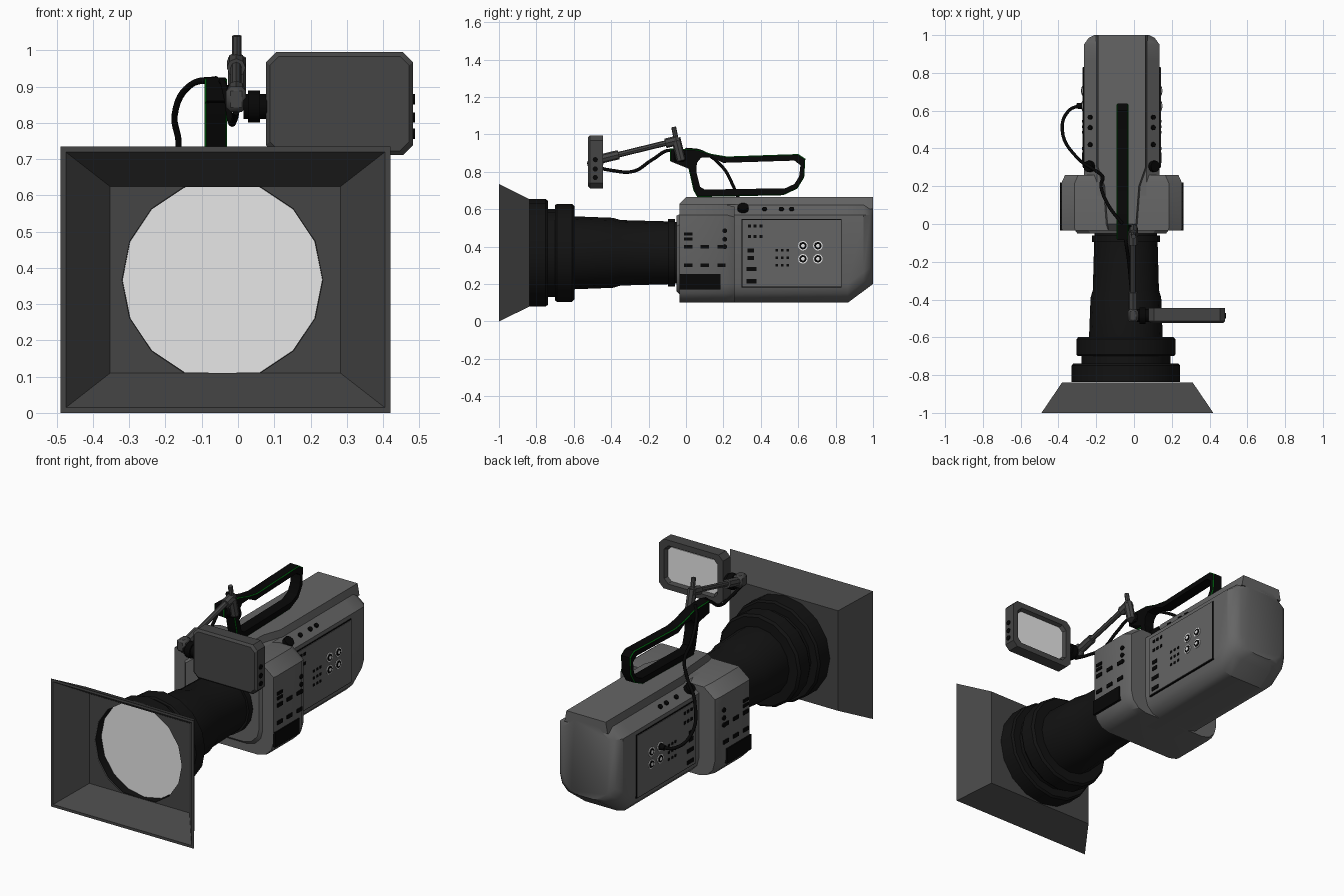
import bpy, bmesh
from math import cos, sin, pi, atan2
from mathutils import Vector, Matrix

old = bpy.data.objects.get("Cube")
if old:
    bpy.data.objects.remove(old)


def material(name, r, g, b):
    m = bpy.data.materials.new(name)
    m.use_nodes = True
    m.diffuse_color = (r, g, b, 1)
    m.node_tree.nodes["Principled BSDF"].inputs["Base Color"].default_value = (r, g, b, 1)
    return m


BODY = material("body grey", .13, .13, .13)
DARK = material("dark grey", .06, .06, .06)
BLACK = material("lens black", .006, .006, .006)
INK = material("button black", .002, .002, .002)
PALE = material("pale glass", .8, .8, .8)
GREEN = material("green trim", 0, .13, .005)


def finish(name, bm, *mats):
    bmesh.ops.recalc_face_normals(bm, faces=bm.faces)
    me = bpy.data.meshes.new(name)
    bm.to_mesh(me)
    bm.free()
    for m in mats:
        me.materials.append(m)
    ob = bpy.data.objects.new(name, me)
    bpy.context.collection.objects.link(ob)
    return ob


def loft(name, rings, mat, caps=True):
    bm = bmesh.new()
    vs = [[bm.verts.new(p) for p in ring] for ring in rings]
    n = len(vs[0])
    for a, b in zip(vs, vs[1:]):
        for i in range(n):
            bm.faces.new((a[i], a[(i + 1) % n], b[(i + 1) % n], b[i]))
    if caps:
        bm.faces.new(vs[0])
        bm.faces.new(vs[-1])
    return finish(name, bm, mat)


def boxes(name, items, mat, bevel=0):
    """Items are (centre, size) pairs gathered in one mesh."""
    bm = bmesh.new()
    for c, s in items:
        bmesh.ops.create_cube(bm, size=1, matrix=Matrix.Translation(c) @ Matrix.Diagonal((*s, 1)))
    ob = finish(name, bm, mat)
    if bevel:
        mod = ob.modifiers.new("bevel", "BEVEL")
        mod.width = bevel
        mod.segments = 1
    return ob


def rods(name, items, mat, sides=12):
    """Items are (start, end, start radius, end radius)."""
    bm = bmesh.new()
    for a, b, r, r2 in items:
        a, b = Vector(a), Vector(b)
        d = b - a
        mx = Matrix.Translation((a + b) / 2) @ d.to_track_quat("Z", "Y").to_matrix().to_4x4()
        bmesh.ops.create_cone(bm, cap_ends=True, segments=sides, radius1=r, radius2=r2,
                              depth=d.length, matrix=mx)
    return finish(name, bm, mat)


def cable(name, pts, r):
    cu = bpy.data.curves.new(name, "CURVE")
    cu.dimensions = "3D"
    cu.bevel_depth = r
    cu.bevel_resolution = 2
    cu.use_fill_caps = True
    cu.resolution_u = 6
    sp = cu.splines.new("BEZIER")
    sp.bezier_points.add(len(pts) - 1)
    for bp, p in zip(sp.bezier_points, pts):
        bp.co = p
        bp.handle_left_type = bp.handle_right_type = "AUTO"
    cu.materials.append(INK)
    bpy.context.collection.objects.link(bpy.data.objects.new(name, cu))


# Lens hood: open frustum with a round hole in its back plate
LX, LZ = -.043, .367
ANG = [i * pi / 8 for i in range(16)]


def rect(y, hx, hz):
    out = []
    for a in ANG:
        k = max(abs(cos(a)), abs(sin(a)))
        out.append((-.035 + hx * cos(a) / k, y, LZ + hz * sin(a) / k))
    return out


def circle(y, r, clamp=1.0):
    return [(LX + r * cos(a), y, LZ + max(-clamp, min(clamp, r * sin(a)))) for a in ANG]


loft("lens_hood", [circle(-.838, .277, .2565), rect(-.838, .345, .2875), rect(-1, .455, .3675),
                   rect(-1, .44, .3525), rect(-.845, .318, .2575), circle(-.845, .277, .2565)],
     DARK, caps=False)

# Lens barrel: stepped rings and the front glass
barrel = [(-.78, .277), (-.836, .277), (-.836, .287), (-.75, .287), (-.738, .278), (-.738, .235),
          (-.7, .235), (-.7, .255), (-.69, .262), (-.61, .262), (-.597, .25), (-.597, .195),
          (-.39, .187), (-.35, .175), (-.095, .168), (-.095, .18), (-.06, .18), (-.06, .165), (-.03, .165)]
loft("lens_barrel", [circle(y, r) for y, r in barrel], BLACK)
loft("front_glass", [circle(-.786, .276), circle(-.779, .276)], PALE)

# Body shells: rounded bottom, sloped shoulders
CX = -.065


def section(y, w, zb, top=.625, drop=0):
    half = [(w - .1, zb), (w - .05, zb + .013), (w - .013, zb + .05), (w, zb + .1),
            (w, .57 - drop), (w - .07, top - drop)]
    return [(CX + x, y, z) for x, z in half] + [(CX - x, y, z) for x, z in reversed(half)]


loft("rear_body", [section(.15, .2, .1), section(.865, .2, .1), section(.95, .2, .163),
                   section(.985, .175, .189), section(1, .145, .2)], BODY)
loft("front_body", [section(-.035, .315, .1), section(-.02, .32, .1), section(.215, .32, .1),
                    section(.26, .3, .1, drop=.012)], BODY)
loft("front_plate", [section(-.05, .235, .16, drop=.06), section(-.03, .25, .14, drop=.05)], BODY)


def ridge(y, w, top):
    return [(CX + s * x, y, z) for s, x, z in
            ((-1, w + .012, .6), (1, w + .012, .6), (1, w, top), (-1, w, top))]


loft("top_ridge", [ridge(-.035, .07, .63), ridge(0, .075, .665), ridge(.2, .09, .665),
                   ridge(.3, .125, .665), ridge(1, .125, .665)], BODY)

# Side details, repeated on both sides
seams, doors, keys, rings, dots, knobs = [], [], [], [], [], []
for s in (-1, 1):
    front, rear = CX + s * .32, CX + s * .2
    seams.append(((rear, .565, .365), (.008, .535, .365)))
    doors.append(((rear, .565, .365), (.014, .525, .355)))
    keys.append(((front, .075, .212), (.014, .22, .085)))
    for y in (.012, .1, .19):
        for z in (.3, .4):
            keys.append(((front, y, z), (.014, .045, .02)))
    for z in (.44, .468):
        keys.append(((front, .012, z), (.014, .045, .016)))
    for z in (.4, .44, .485):
        dots.append(((front - s * .01, .207, z), (front + s * .007, .207, z), .013, .013))
    for z in (.215, .28):
        keys.append(((rear, .35, z), (.022, .055, .022)))
    for z in (.34, .38):
        keys.append(((rear, .345, z), (.022, .035, .022)))
    for y in (.34, .37, .4):
        for z in (.455, .51):
            keys.append(((rear, y, z), (.022, .016, .016)))
    for y in (.485, .515, .545):
        for z in (.3, .34, .38):
            keys.append(((rear, y, z), (.022, .013, .013)))
    for y in (.625, .705):
        for z in (.335, .405):
            rings.append(((rear, y, z), (rear + s * .011, y, z), .026, .026))
            dots.append(((rear, y, z), (rear + s * .013, y, z), .02, .02))
            rings.append(((rear, y, z), (rear + s * .015, y, z), .01, .01))
    # Shoulder controls sit square to the slope
    for y, r in ((.42, .013), (.51, .013), (.565, .013), (.305, .03)):
        c = Vector((rear - s * .035, y, .598))
        n = Vector((s * .055, 0, .07)).normalized()
        h = .022 if r > .02 else .009
        knobs.append((c - n * .01, c + n * h, r, r))
boxes("door_seams", seams, INK)
boxes("side_doors", doors, BODY)
boxes("side_buttons", keys, INK)
rods("socket_rings", rings, PALE)
rods("round_buttons", dots, INK)
rods("shoulder_knobs", knobs, INK)

# Carrying handle: closed loop with green trimmed rims
outer = [(-.085, .925), (.06, .92), (.14, .895), (.22, .882), (.6, .895), (.638, .87), (.632, .77),
         (.595, .71), (.52, .675), (.06, .665), (.04, .7), (.005, .855), (-.085, .86)]
inner = [(.06, .85), (.08, .875), (.14, .878), (.2, .848), (.58, .86), (.612, .835), (.605, .775),
         (.58, .735), (.53, .712), (.1, .705), (.075, .72), (.055, .8), (.056, .83)]
bm = bmesh.new()
loops = [[bm.verts.new((x, y, z)) for y, z in pts]
         for x, pts in ((-.092, outer), (-.03, outer), (-.03, inner), (-.092, inner))]
for k in range(4):
    a, b = loops[k], loops[(k + 1) % 4]
    for i in range(len(a)):
        j = (i + 1) % len(a)
        bm.faces.new((a[i], a[j], b[j], b[i]))
rim = [e for lp in loops[:2] for i in range(len(lp)) for e in lp[i].link_edges
       if e.other_vert(lp[i]) == lp[(i + 1) % len(lp)]]
bmesh.ops.bevel(bm, geom=rim, offset=.005, segments=1, affect="EDGES", material=1)
finish("handle", bm, INK, GREEN)
boxes("handle_clamp", [((-.05, -.035, .88), (.075, .06, .05))], INK, .008)

# Viewfinder arm and its pivot
rods("viewfinder_arm", [((-.005, -.47, .865), (-.005, -.06, .965), .015, .015),
                        ((-.005, -.45, .87), (-.005, -.36, .892), .025, .025),
                        ((-.005, -.11, .952), (-.005, -.04, .969), .026, .026),
                        ((-.003, -.025, .86), (-.003, -.055, .98), .025, .025),
                        ((-.003, -.05, .96), (-.003, -.066, 1.04), .013, .013)], DARK, 8)
boxes("arm_end", [((-.005, -.485, .865), (.055, .07, .07))], DARK, .012)
rods("screen_pivot", [((.015, -.485, .845), (.08, -.485, .845), .035, .035),
                      ((.028, -.485, .845), (.06, -.485, .845), .044, .044)], INK)

# Viewfinder housing: chamfered box with a recessed screen at the back
SX, SZ = .28, .853


def cut_rect(y, hx, hz, c):
    quad = [(hx, hz - c), (hx - c, hz), (-hx + c, hz), (-hx, hz - c)]
    return [(SX + x, y, SZ + z) for x, z in quad + [(-x, -z) for x, z in quad]]


loft("viewfinder", [cut_rect(-.525, .192, .13, .025), cut_rect(-.513, .203, .142, .028),
                    cut_rect(-.445, .203, .142, .028), cut_rect(-.445, .17, .11, .025),
                    cut_rect(-.465, .16, .1, .022)], DARK)
loft("viewfinder_screen", [cut_rect(-.466, .158, .098, .022), cut_rect(-.461, .158, .098, .022)], PALE)
rods("viewfinder_buttons", [((.475, -.485, z), (.488, -.485, z), .014, .014)
                            for z in (.77, .815, .865)], INK)

# Cables
cable("viewfinder_cable", [(-.005, -.5, .83), (-.01, -.4, .808), (-.02, -.28, .803),
                           (-.03, -.18, .865), (-.045, -.08, .915), (-.05, -.03, .885)], .009)
cable("side_cable", [(-.06, .0, .92), (-.13, .09, .905), (-.175, .2, .82), (-.165, .25, .73),
                     (-.2, .28, .66), (-.3, .35, .57), (-.38, .5, .45), (-.345, .6, .405),
                     (-.28, .63, .405)], .009)
rods("cable_plug", [((-.265, .625, .405), (-.305, .625, .405), .018, .014)], INK)

# Smooth shading with crisp edges
bpy.ops.object.select_all(action="DESELECT")
for ob in bpy.context.collection.objects:
    if ob.type == "MESH":
        ob.select_set(True)
        bpy.context.view_layer.objects.active = ob
bpy.ops.object.shade_smooth_by_angle(angle=.55)
